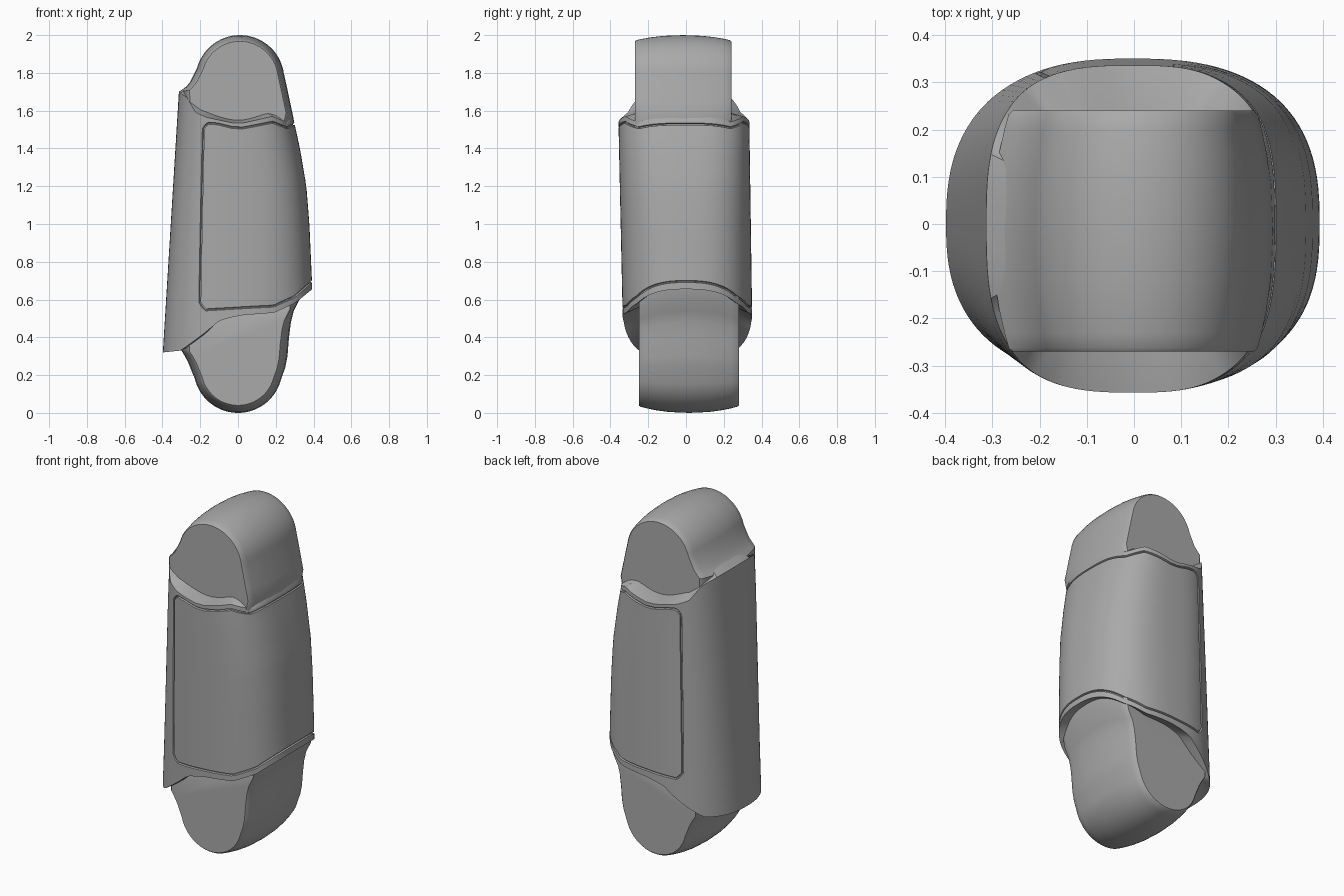
import bpy, bmesh, math

cube = bpy.data.objects.get("Cube")
if cube:
    bpy.data.objects.remove(cube, do_unlink=True)

GREY = (0.4, 0.4, 0.4, 1.0)
grey = bpy.data.materials.new("plain grey")
grey.diffuse_color = GREY
grey.use_nodes = True
grey.node_tree.nodes["Principled BSDF"].inputs["Base Color"].default_value = GREY


def curve(points, v):
    """Piecewise linear lookup with clamped ends."""
    if v <= points[0][0]:
        return points[0][1]
    for (a, fa), (b, fb) in zip(points, points[1:]):
        if v <= b:
            return fa + (fb - fa) * (v - a) / (b - a)
    return points[-1][1]


def finish(bm, name):
    bmesh.ops.recalc_face_normals(bm, faces=bm.faces)
    mesh = bpy.data.meshes.new(name)
    bm.to_mesh(mesh)
    bm.free()
    mesh.materials.append(grey)
    obj = bpy.data.objects.new(name, mesh)
    bpy.context.collection.objects.link(obj)
    bpy.ops.object.select_all(action='DESELECT')
    obj.select_set(True)
    bpy.context.view_layer.objects.active = obj
    bpy.ops.object.shade_smooth_by_angle(angle=math.radians(38))
    return obj


def bridge(bm, low, high):
    n = len(low)
    return [bm.faces.new((low[i], low[(i + 1) % n], high[(i + 1) % n], high[i]))
            for i in range(n)]


# Shell outline: half widths by height, edge heights by sideways position
RIGHT = [(0.3, 0.405), (0.69, 0.392), (1.0, 0.378), (1.2, 0.362),
         (1.4, 0.328), (1.55, 0.295), (1.7, 0.265)]
LEFT = [(0.32, 0.398), (1.7, 0.313)]
FRONT = [(0.4, 0.333), (1.5, 0.357)]
BACK = [(0.4, 0.352), (1.5, 0.336)]
BOTTOM = [(-1, 0.32), (-0.78, 0.33), (-0.52, 0.41), (-0.27, 0.49), (0, 0.515),
          (0.5, 0.53), (0.77, 0.58), (1, 0.655)]
TOP = [(-1, 1.70), (-0.85, 1.67), (-0.68, 1.59), (-0.5, 1.565), (0, 1.53),
       (0.6, 1.57), (0.85, 1.54), (1, 1.56)]
PANEL_TOP = [(-0.6, 1.46), (-0.55, 1.52), (-0.46, 1.54), (-0.3, 1.535), (0, 1.51),
             (0.6, 1.545), (0.85, 1.515), (1, 1.535)]
PANEL_BOTTOM = [(-0.6, 0.63), (-0.55, 0.57), (-0.47, 0.54), (0, 0.55),
                (0.5, 0.56), (0.77, 0.61), (1, 0.69)]
PANEL_EDGE = -0.58
COLUMNS = 112
ROWS = 14


def spread(v, power):
    return math.copysign(abs(v) ** (2 / power), v)


def shell_point(angle, z, scale=1.0):
    power = curve([(0.4, 2.5), (1.6, 2.9)], z)
    c, s = spread(math.cos(angle), power), spread(math.sin(angle), power)
    x = c * curve(RIGHT if c > 0 else LEFT, z)
    y = s * curve(BACK if s > 0 else FRONT, z)
    return x * scale, y * scale


def build_shell():
    bm = bmesh.new()
    angles = [2 * math.pi * (i + 0.5) / COLUMNS for i in range(COLUMNS)]
    sides = [spread(math.cos(a), 2.7) for a in angles]

    def ring(height, scale=1.0):
        verts = []
        for a, u in zip(angles, sides):
            z = height(u)
            verts.append(bm.verts.new((*shell_point(a, z, scale), z)))
        return verts

    def panel_height(t):
        return lambda u: (curve(PANEL_BOTTOM, u) * (1 - t) + curve(PANEL_TOP, u) * t)

    rings = [ring(lambda u: curve(BOTTOM, u))]
    rings += [ring(panel_height(r / ROWS)) for r in range(ROWS + 1)]
    rings.append(ring(lambda u: curve(TOP, u)))
    panel = []
    for r in range(len(rings) - 1):
        faces = bridge(bm, rings[r], rings[r + 1])
        if 1 <= r <= ROWS:
            panel += [f for i, f in enumerate(faces)
                      if min(sides[i], sides[(i + 1) % COLUMNS]) > PANEL_EDGE]

    # Recessed underside
    under = ring(lambda u: curve(BOTTOM, u) + 0.04, 0.7)
    bridge(bm, under, rings[0])
    bm.faces.new(under)

    # Ledge rising around the upper round face
    ledge = []
    for a, u in zip(angles, sides):
        x, y = shell_point(a, curve(TOP, u), 0.7)
        z = 1.765 - math.sqrt(max(0, 0.212 ** 2 - x * x))
        ledge.append(bm.verts.new((x, y, z)))
    bridge(bm, rings[-1], ledge)
    bm.faces.new(ledge)

    # Groove around the wrapping panel
    bmesh.ops.recalc_face_normals(bm, faces=bm.faces)
    for width, depth in ((0.003, -0.009), (0.005, 0), (0.003, 0.009)):
        bmesh.ops.inset_region(bm, faces=panel, thickness=width, depth=depth,
                               use_even_offset=False, use_boundary=True)
    return finish(bm, "outer_shell")


def arc(cx, cz, radius, start, end, steps=28):
    points = []
    for i in range(steps + 1):
        a = math.radians(start + (end - start) * i / steps)
        points.append((cx + radius * math.cos(a), cz + radius * math.sin(a)))
    return points


def build_joint(name, profile, centre, y_front, y_back, end_scale):
    """Barrel-shaped joint: a side profile swept in y, narrower at both ends."""
    bm = bmesh.new()
    half, mid = (y_back - y_front) / 2, (y_back + y_front) / 2
    rings = []
    for t in (-1, -0.97, -0.85, -0.65, -0.4, 0, 0.4, 0.65, 0.85, 0.97, 1):
        s = 1 - (1 - end_scale) * abs(t) ** 2.2
        if abs(t) == 1:
            s -= 0.02
        rings.append([bm.verts.new((centre[0] + (x - centre[0]) * s, mid + half * t,
                                    centre[1] + (z - centre[1]) * s))
                      for x, z in profile])
    for a, b in zip(rings, rings[1:]):
        bridge(bm, a, b)
    bm.faces.new(rings[0])
    bm.faces.new(rings[-1])
    return finish(bm, name)


build_shell()

# Upper joint, flowing down into the shell on both sides
upper = [(0.27, 1.45), (0.294, 1.56), (0.277, 1.64), (0.26, 1.72)]
upper += arc(0.01, 1.765, 0.235, 8, 165)
upper += [(-0.235, 1.79), (-0.255, 1.75), (-0.28, 1.72), (-0.3, 1.7), (-0.29, 1.45)]
build_joint("upper_joint", upper, (0.01, 1.765), -0.27, 0.24, 0.88)

# Lower joint, with a neck widening into the shell
lower = [(-0.32, 0.7), (-0.31, 0.345), (-0.29, 0.315), (-0.265, 0.27), (-0.245, 0.22)]
lower += arc(0, 0.235, 0.235, 193, 345)
lower += [(0.25, 0.24), (0.262, 0.3), (0.27, 0.4), (0.28, 0.48), (0.295, 0.54),
          (0.33, 0.61), (0.34, 0.7)]
build_joint("lower_joint", lower, (0, 0.235), -0.25, 0.28, 0.85)
